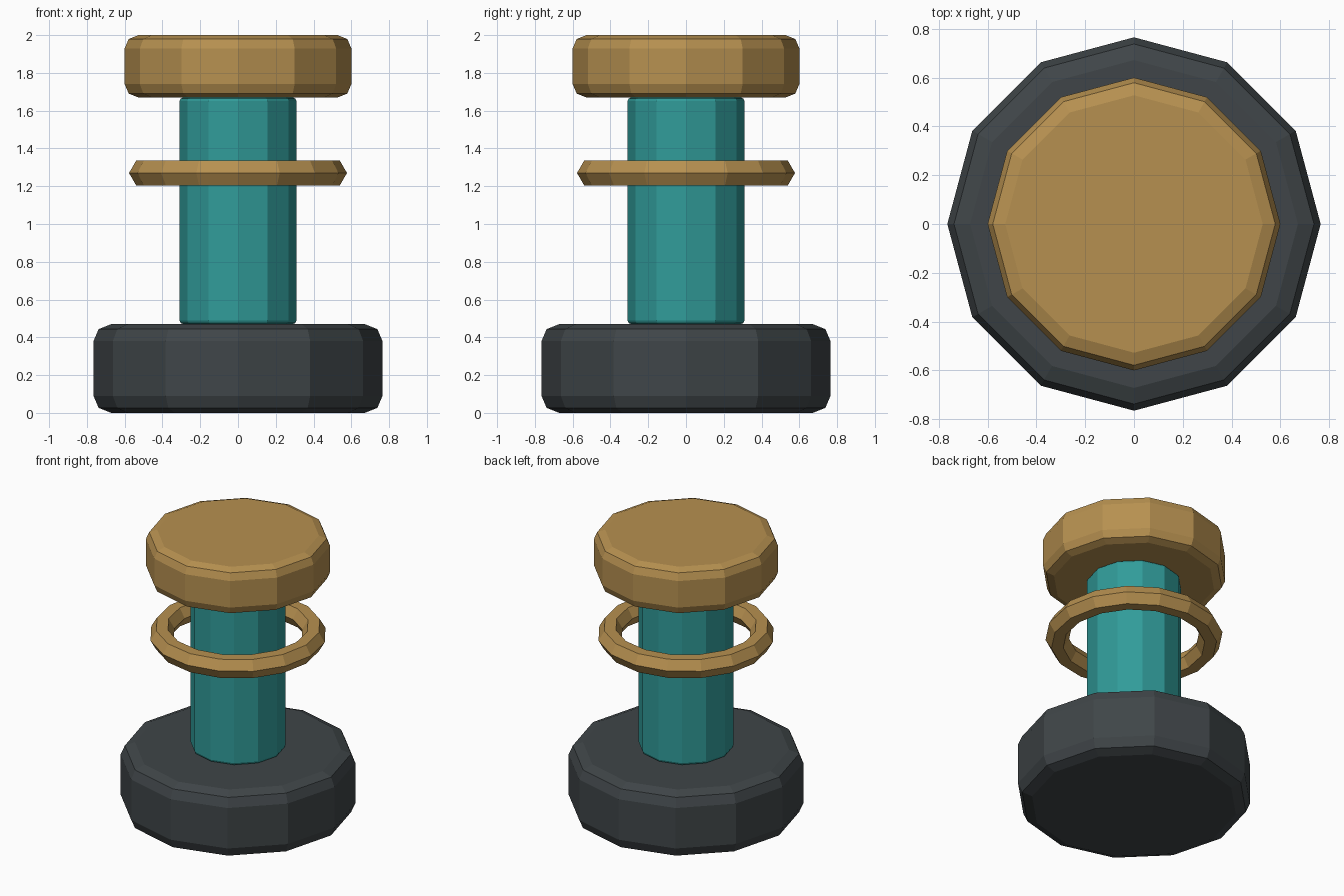
import bpy
from math import radians

if "Cube" in bpy.data.objects:
    bpy.data.objects.remove(bpy.data.objects["Cube"])


def material(name, color):
    mat = bpy.data.materials.new(name)
    mat.diffuse_color = (*color, 1)
    mat.use_nodes = True
    mat.node_tree.nodes["Principled BSDF"].inputs["Base Color"].default_value = mat.diffuse_color
    return mat


brass = material("brass", (0.47, 0.28, 0.08))
teal = material("teal", (0.03, 0.33, 0.32))
charcoal = material("charcoal", (0.05, 0.06, 0.065))


def disc(name, radius, bottom, top, bevel, mat):
    """Twelve-sided drum with rounded rims and a corner on the x axis."""
    bpy.ops.mesh.primitive_cylinder_add(
        vertices=12, radius=radius, depth=top - bottom,
        location=(0, 0, (bottom + top) / 2))
    obj = bpy.context.object
    obj.name = name
    obj.data.materials.append(mat)
    mod = obj.modifiers.new("rim", "BEVEL")
    mod.width = bevel
    mod.segments = 2
    mod.limit_method = "ANGLE"
    mod.angle_limit = radians(40)
    return obj


# Stacked body: foot, shaft and cap
disc("base", 0.765, 0.0, 0.47, 0.09, charcoal)
disc("shaft", 0.31, 0.47, 1.67, 0.02, teal)
disc("cap", 0.60, 1.67, 2.0, 0.07, brass)

# Floating collar with a hexagonal section
bpy.ops.mesh.primitive_torus_add(
    major_segments=16, minor_segments=6,
    major_radius=0.50, minor_radius=0.077, location=(0, 0, 1.27))
collar = bpy.context.object
collar.name = "collar_ring"
collar.data.materials.append(brass)
for poly in collar.data.polygons:
    poly.use_smooth = False
